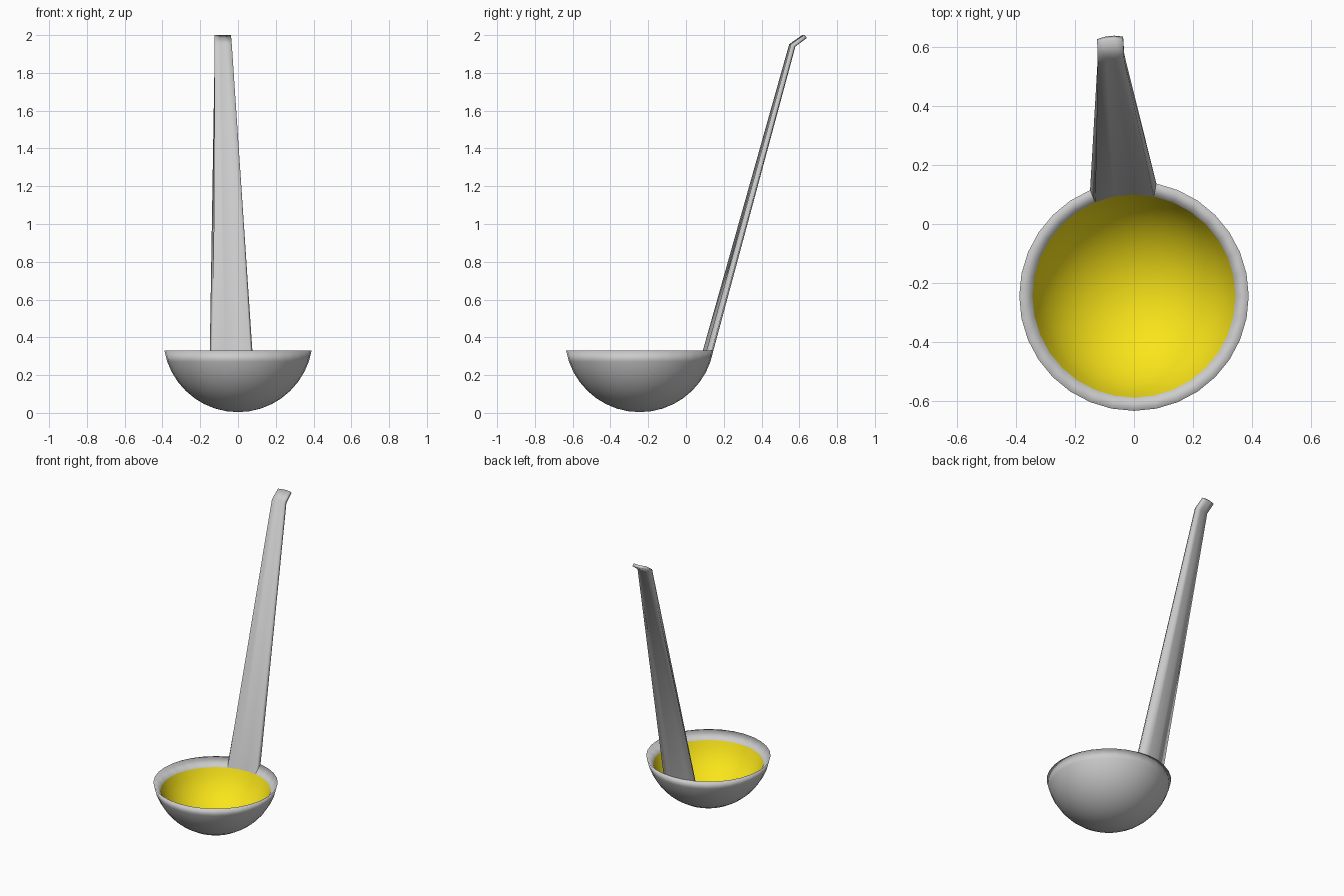
import bpy, bmesh, math

if "Cube" in bpy.data.objects:
    bpy.data.objects.remove(bpy.data.objects["Cube"])

SEG = 32
CY = -0.245          # bowl centre in y
RIM = (0.39, 0.33)   # outer rim radius, height
LIP = (0.345, 0.275) # inner lip edge radius, height


def finish(name, bm, color=None):
    me = bpy.data.meshes.new(name)
    bm.to_mesh(me)
    bm.free()
    me.shade_smooth()
    ob = bpy.data.objects.new(name, me)
    bpy.context.collection.objects.link(ob)
    if color:
        mat = bpy.data.materials.new(name)
        mat.diffuse_color = color
        mat.use_nodes = True
        mat.node_tree.nodes["Principled BSDF"].inputs["Base Color"].default_value = mat.diffuse_color
        me.materials.append(mat)
    return ob


def cap_profile(r, z_top, z_bot, n=9):
    """Spherical-cap profile from the bottom pole up to the rim."""
    d = z_top - z_bot
    R = (r * r + d * d) / (2 * d)
    a_max = math.acos((R - d) / R)
    return [(R * math.sin(a_max * i / n), z_bot + R * (1 - math.cos(a_max * i / n)))
            for i in range(1, n + 1)]


def polar(r, a, z):
    return (r * math.sin(a), CY + r * math.cos(a), z)


def lathe(bm, profile, pole_z, flip=False):
    rings = [[bm.verts.new(polar(r, 2 * math.pi * i / SEG, z)) for i in range(SEG)]
             for r, z in profile]
    pole = bm.verts.new((0, CY, pole_z))
    faces = []
    for i in range(SEG):
        j = (i + 1) % SEG
        faces.append(bm.faces.new((pole, rings[0][i], rings[0][j])))
        for lo, hi in zip(rings, rings[1:]):
            faces.append(bm.faces.new((lo[i], hi[i], hi[j], lo[j])))
    if flip:
        bmesh.ops.reverse_faces(bm, faces=faces)


# Bowl: outer shell plus sloping inner lip
bm = bmesh.new()
lathe(bm, cap_profile(*RIM, 0.004) + [LIP], 0.004)
finish("bowl", bm)

# Coloured bowl interior
bm = bmesh.new()
lathe(bm, cap_profile(*LIP, 0.025), 0.025, flip=True)
finish("bowl_lining", bm, (0.95, 0.78, 0.01, 1))

# Handle: lofted from three rim segments, narrowing to a bent tip
step = 2 * math.pi / SEG
angles = [k * step for k in (-2, -1, 0, 1)]


def section(cx, width, back, front):
    """Closed loop: back row left to right, then front row right to left."""
    loop = []
    for (y, z), angs in ((back, angles), (front, angles[::-1])):
        s = width / 0.225
        for a in angs:
            x = s * (RIM[0] * math.sin(a) + 0.0366)
            dy = s * (RIM[0] * math.cos(a) - 0.377)
            loop.append((cx + x, y + dy, z))
    return loop


base = [polar(RIM[0], a, RIM[1]) for a in angles] + \
       [polar(LIP[0], a, LIP[1]) for a in angles[::-1]]
sections = [base,
            section(-0.078, 0.09, (0.574, 1.94), (0.553, 1.952)),
            section(-0.081, 0.088, (0.635, 1.985), (0.622, 2.0))]
bm = bmesh.new()
loops = [[bm.verts.new(p) for p in s] for s in sections]
for lo, hi in zip(loops, loops[1:]):
    for i in range(8):
        j = (i + 1) % 8
        bm.faces.new((lo[i], lo[j], hi[j], hi[i]))
for i in range(3):
    t = loops[-1]
    bm.faces.new((t[i], t[i + 1], t[6 - i], t[7 - i]))
bmesh.ops.recalc_face_normals(bm, faces=bm.faces)
finish("handle", bm)
